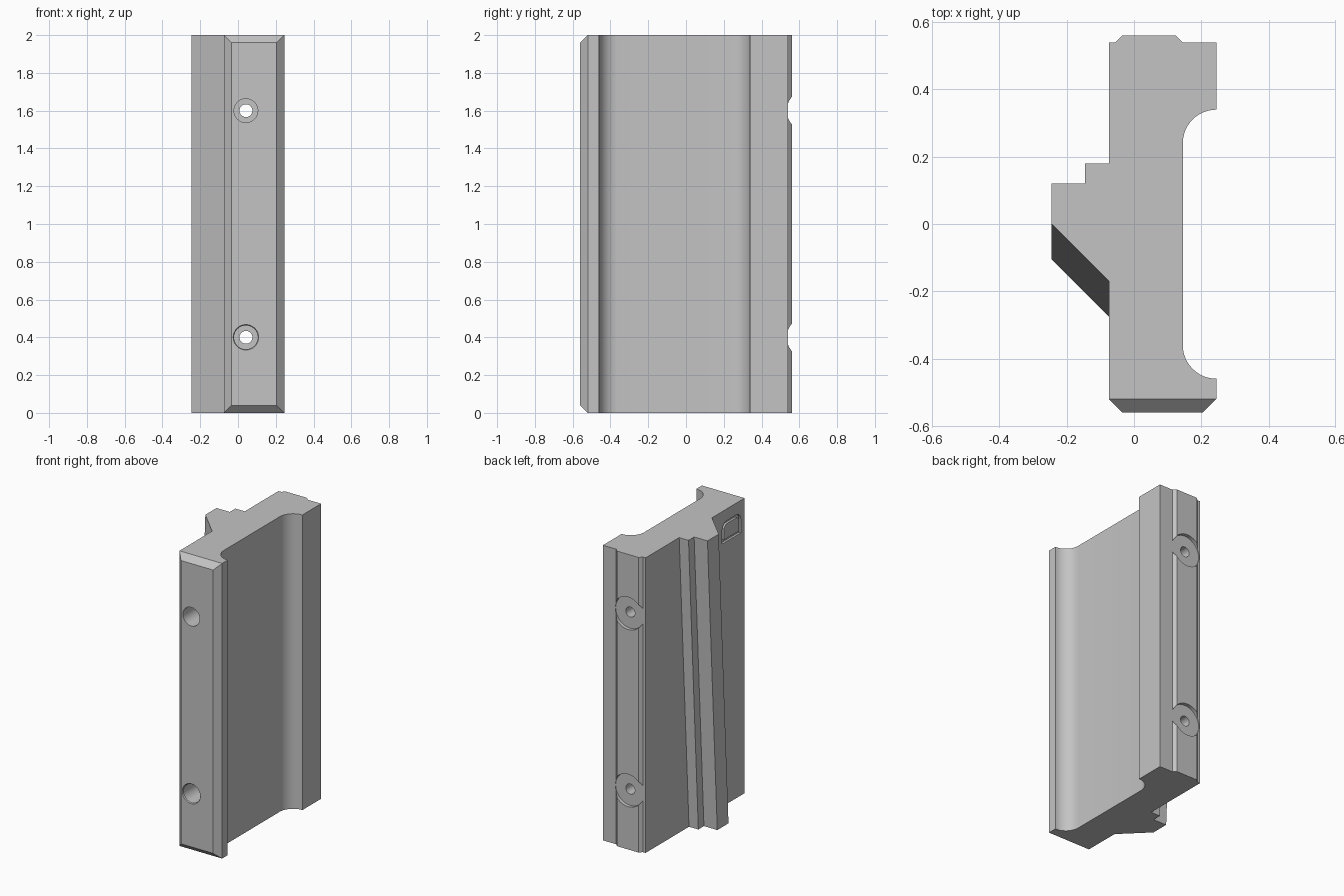
import bpy, bmesh
from math import pi, sin, cos, radians
from mathutils import Matrix

cube = bpy.data.objects.get("Cube")
if cube:
    bpy.data.objects.remove(cube, do_unlink=True)

HEIGHT = 2.0
grey = bpy.data.materials.new("plain grey")
grey.use_nodes = True
COLOUR = (0.55, 0.55, 0.55, 1)
grey.diffuse_color = COLOUR
grey.node_tree.nodes["Principled BSDF"].inputs["Base Color"].default_value = COLOUR


def make_object(name, bm):
    bmesh.ops.recalc_face_normals(bm, faces=bm.faces)
    mesh = bpy.data.meshes.new(name)
    bm.to_mesh(mesh)
    bm.free()
    mesh.materials.append(grey)
    obj = bpy.data.objects.new(name, mesh)
    bpy.context.collection.objects.link(obj)
    return obj


def prism(points, offset):
    """Close a 3D outline and extrude it along an offset."""
    bm = bmesh.new()
    face = bm.faces.new([bm.verts.new(p) for p in points])
    result = bmesh.ops.extrude_face_region(bm, geom=[face], use_keep_orig=True)
    moved = [v for v in result["geom"] if isinstance(v, bmesh.types.BMVert)]
    bmesh.ops.translate(bm, verts=moved, vec=offset)
    bmesh.ops.recalc_face_normals(bm, faces=bm.faces)
    return bm


def arc(cx, cy, r, start, end, steps):
    angles = [radians(start + (end - start) * i / steps) for i in range(steps + 1)]
    return [(cx + r * cos(a), cy + r * sin(a)) for a in angles]


def bore(x, z, y0, y1, r0, r1=None):
    """Round cutter along y, optionally conical."""
    bm = bmesh.new()
    turn = Matrix.Translation((x, (y0 + y1) / 2, z)) @ Matrix.Rotation(-pi / 2, 4, "X")
    bmesh.ops.create_cone(bm, cap_ends=True, segments=40, radius1=r0,
                          radius2=r1 or r0, depth=y1 - y0, matrix=turn)
    return make_object("bore_cutter", bm)


def cut(target, cutter):
    cutter.hide_render = True
    mod = target.modifiers.new("cut", "BOOLEAN")
    mod.operation, mod.solver, mod.object = "DIFFERENCE", "EXACT", cutter
    bpy.context.view_layer.objects.active = target
    bpy.ops.object.modifier_apply(modifier=mod.name)
    bpy.data.objects.remove(cutter, do_unlink=True)


# Body: block with a rounded channel on one side and a raised rib on the back
LEFT, RIGHT, FRONT = -0.075, 0.245, -0.52
outline = [(LEFT, FRONT), (RIGHT, FRONT)]
outline += arc(RIGHT, -0.36, 0.1, 270, 180, 12)
outline += arc(RIGHT, 0.24, 0.1, 180, 90, 12)
outline += [(RIGHT, 0.54), (0.145, 0.54), (0.125, 0.56),
            (-0.035, 0.56), (-0.055, 0.54), (LEFT, 0.54)]
bm = prism([(x, y, 0) for x, y in outline], (0, 0, HEIGHT))

# Front face pushed out with a chamfer on all four edges
CHAMFER = 0.04
front = min(bm.faces, key=lambda f: f.calc_center_median().y)
pushed = bmesh.ops.extrude_discrete_faces(bm, faces=[front])["faces"][0]
for v in pushed.verts:
    v.co.x += CHAMFER if v.co.x < 0 else -CHAMFER
    v.co.z += CHAMFER if v.co.z < 1 else -CHAMFER
    v.co.y -= CHAMFER
body = make_object("body", bm)

# Screw holes: deep front counterbore, through hole and round seat in the rib
HOLE_X = 0.042
for z in (0.4, 1.6):
    cut(body, bore(HOLE_X, z, -0.7, 0.1, 0.063))
    cut(body, bore(HOLE_X, z, 0.0, 0.7, 0.034))
    cut(body, bore(HOLE_X, z, 0.536, 0.7, 0.11))
cut(body, bore(HOLE_X, 0.4, -0.57, -0.55, 0.075, 0.06))


# Small engraved frame on the side, with rounded upper corners
def frame_outline(x, inset):
    low, high = -0.48 + inset, -0.28 - inset
    r, top = 0.05 - inset, 1.92 - inset
    pts = [(low, 1.78 + inset), (high, 1.78 + inset)]
    pts += arc(high - r, top - r, r, 0, 90, 6)
    pts += arc(low + r, top - r, r, 90, 180, 6)
    return [(x, y, z) for y, z in pts]


cut(body, make_object("frame_cutter", prism(frame_outline(LEFT - 0.05, 0), (0.065, 0, 0))))
panel = make_object("frame_panel", prism(frame_outline(LEFT, 0.02), (0.015, 0, 0)))

# Stepped ridge that leans forward towards the bottom
LEAN = 0.105
steps = [(LEFT, 0.18), (-0.145, 0.18), (-0.145, 0.12),
         (-0.245, 0.12), (-0.245, 0), (LEFT, -0.17)]
ridge = make_object("stepped_ridge",
                    prism([(x, y, HEIGHT) for x, y in steps], (0, -LEAN, -HEIGHT)))

# Smooth the round surfaces and keep the hard edges
bpy.ops.object.select_all(action="DESELECT")
for obj in (body, panel, ridge):
    obj.select_set(True)
bpy.context.view_layer.objects.active = body
bpy.ops.object.shade_smooth_by_angle(angle=radians(30))
